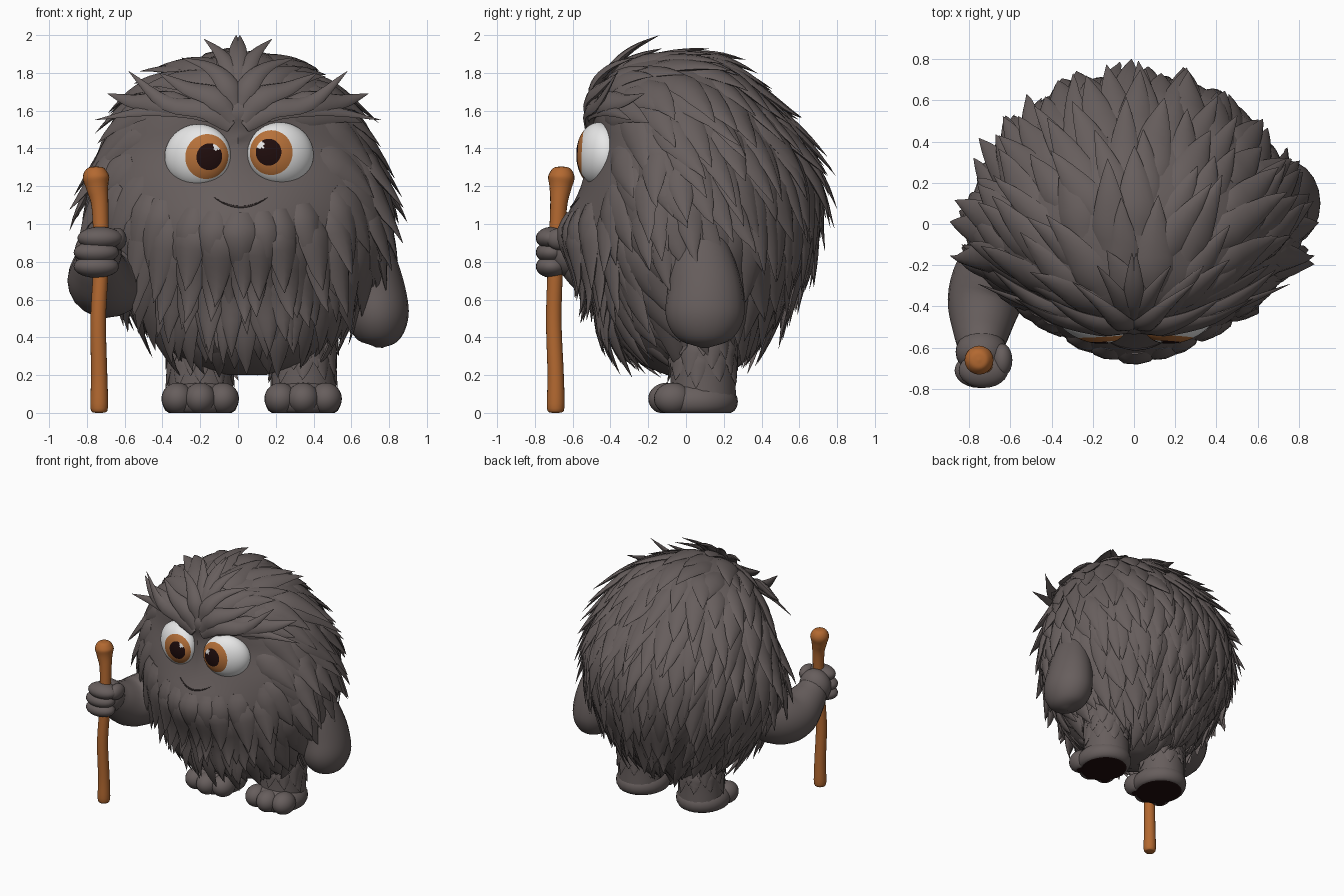
import bpy, bmesh, math, random
from mathutils import Vector, Matrix
from mathutils.bvhtree import BVHTree

random.seed(7)
if "Cube" in bpy.data.objects:
    bpy.data.objects.remove(bpy.data.objects["Cube"])


def material(name, *rgb):
    m = bpy.data.materials.new(name)
    m.use_nodes = True
    m.diffuse_color = (*rgb, 1)
    m.node_tree.nodes["Principled BSDF"].inputs["Base Color"].default_value = (*rgb, 1)
    return m


FUR = material("grey brown fur", .135, .112, .109)
LIP = material("dark lip line", .045, .034, .033)
DARK = material("near black", .014, .004, .004)
WHITE = material("eye white", .85, .85, .85)
AMBER = material("amber iris", .47, .165, .042)
WOOD = material("staff wood", .45, .14, .03)


def finish(name, bm, *mats):
    bmesh.ops.recalc_face_normals(bm, faces=bm.faces)
    mesh = bpy.data.meshes.new(name)
    bm.to_mesh(mesh)
    for m in mats:
        mesh.materials.append(m)
    mesh.shade_smooth()
    mesh.set_sharp_from_angle(angle=math.radians(60))
    bpy.context.collection.objects.link(bpy.data.objects.new(name, mesh))


def skin(bm, rings):
    loops = [[bm.verts.new(p) for p in ring] for ring in rings]
    k = len(loops[0])
    for a, b in zip(loops, loops[1:]):
        for j in range(k):
            bm.faces.new((a[j], a[(j + 1) % k], b[(j + 1) % k], b[j]))
    bm.faces.new(loops[0])
    bm.faces.new(loops[-1])


def sweep(bm, path, widths, normals, flat=1, sides=8):
    rings = []
    for i, p in enumerate(path):
        t = (path[min(i + 1, len(path) - 1)] - path[max(i - 1, 0)]).normalized()
        s = t.cross(normals[i]).normalized()
        n = s.cross(t)
        angles = [math.tau * j / sides for j in range(sides)]
        rings.append([p + widths[i] * (s * math.cos(a) + n * flat * math.sin(a)) for a in angles])
    skin(bm, rings)


def spline(keys, n=5):
    """Catmull-Rom through the keys."""
    k = [Vector(q) for q in keys]
    k = [k[0] * 2 - k[1]] + k + [k[-1] * 2 - k[-2]]
    out = []
    for a, b, c, d in zip(k, k[1:], k[2:], k[3:]):
        for i in range(n):
            t = i / n
            out.append(b + (c - a) * t / 2 + (a - b * 2.5 + c * 2 - d / 2) * t ** 2
                       + (b * 3 - a - c * 3 + d) * t ** 3 / 2)
    return out + [k[-2]]


def tube(bm, keys, normal=(1, 0, 0), flat=1, sides=20):
    pts = spline(keys)
    sweep(bm, [q.to_3d() for q in pts], [max(q.w, .002) for q in pts],
          [Vector(normal)] * len(pts), flat, sides)


def ball(bm, centre, radii, floor=None):
    m = Matrix.LocRotScale(Vector(centre), None, Vector(radii))
    for v in bmesh.ops.create_uvsphere(bm, u_segments=24, v_segments=16, radius=1, matrix=m)["verts"]:
        if floor is not None:
            v.co.z = max(v.co.z, floor)


def leaf(n, width):
    return [width * (1 - (i / n) ** 2) * min(1, .6 + 1.6 * i / n) + .001 for i in range(n + 1)]


def groom(bm, tree, p, flow, length, width, lift, flat=.3, steps=8):
    """Grow one lock that follows the skin and lifts at its tip."""
    path, normals = [], []
    for i in range(steps + 1):
        t = i / steps
        p, n = tree.find_nearest(p)[:2]
        path.append(p + n * (lift * t * t - .015 * (1 - t)))
        normals.append(n)
        d = flow(p)
        d = d - n * d.dot(n)
        p = p + d.normalized() * length / steps
    sweep(bm, path, leaf(steps, width), normals, flat)


# Body: stacked egg shapes with a swollen muzzle, nose bridge and brow
PROFILE = [(.2, .1, -.1, .14), (.27, .3, -.26, .27), (.4, .46, -.4, .4), (.6, .62, -.47, .53),
           (.8, .73, -.52, .64), (1, .78, -.54, .69), (1.2, .77, -.53, .7), (1.4, .71, -.48, .63),
           (1.55, .64, -.48, .53), (1.7, .53, -.46, .41), (1.8, .39, -.4, .3),
           (1.87, .22, -.28, .18), (1.9, .06, -.1, .05)]
SWELLS = [(.94, .4, .2, .12), (1.42, .05, .14, .05), (1.6, .2, .07, .05)]
WAIST = -.03
rings = []
for z, rx, front, back in spline(PROFILE, 4):
    ring = []
    for j in range(64):
        a = math.tau * j / 64
        s = math.sin(a)
        x, y = rx * math.cos(a), WAIST + s * (back - WAIST if s > 0 else WAIST - front)
        if s < 0:
            y -= sum(h * math.exp(-(x / w) ** 2 - ((z - c) / t) ** 2) for c, w, t, h in SWELLS)
        ring.append((x + .06 * max(0, 1 - z), y, z))
    rings.append(ring)
body = bmesh.new()
skin(body, rings)
bmesh.ops.recalc_face_normals(body, faces=body.faces)
skin_tree = BVHTree.FromBMesh(body)
finish("body", body, FUR)

# Coat: broad locks fan out from between the eyes, then fall
SOURCE = Vector((0, -.55, 1.45))


def fall(p):
    d = p - SOURCE
    return d.normalized() - Vector((0, 0, 1.4 * min(max(d.length - .25, 0), .7)))


coat = bmesh.new()
COUNT = 400
for i in range(COUNT):
    z = 1 - 2 * (i + .5) / COUNT
    r, a = math.sqrt(1 - z * z), i * 2.39996
    hit = skin_tree.ray_cast(Vector((0, .08, 1.05)), Vector((r * math.cos(a), r * math.sin(a), z)))[0]
    if hit is None or hit.z < .34:
        continue
    if hit.y < -.2 and abs(hit.x) < .44 and 1.04 < hit.z < 1.57:
        continue
    sway = Vector([random.uniform(-.25, .25) for _ in range(3)])
    size = .55 if hit.z < .55 else 1
    face = hit.y < -.25 and hit.z > .9
    lift = random.uniform(.02, .05) if face else size * random.uniform(.03, .11)
    groom(coat, skin_tree, hit, lambda p: fall(p) + sway, size * random.uniform(.34, .5),
          size * random.uniform(.065, .105), lift)

# Shaggy whiskers standing out at the sides of the head
for side in (-1, 1):
    for y, z in ((-.25, 1.46), (-.3, 1.3), (-.22, 1.18), (-.32, 1.12), (-.2, 1.02), (-.05, 1.36), (0, 1.15)):
        hit = skin_tree.find_nearest(Vector((side * .8, y, z)))[0]
        groom(coat, skin_tree, hit, lambda p: Vector((side * .3, .15, -1)),
              random.uniform(.3, .38), .085, random.uniform(.09, .14), .38)
finish("fur_coat", coat, FUR)

# Beard: overlapping rows of long locks that hang clear of the belly
beard = bmesh.new()
for z, half, lift in ((.74, 3, .09), (.86, 4, .12), (.97, 4, .1), (1.06, 4, .04)):
    for i in range(-half, half + 1):
        x = i * .125 + random.uniform(-.04, .04)
        hit = skin_tree.ray_cast(Vector((x, -2, z + .4 * x * x)), Vector((0, 1, 0)))[0]
        groom(beard, skin_tree, hit, lambda p: Vector((p.x * .5, 0, -1)),
              random.uniform(.32, .44), random.uniform(.08, .1), lift, .38)
finish("beard", beard, FUR)

# Eyebrows and the crest on top of the head
brows = bmesh.new()
LOCKS = [((.03, -.51, 1.52), (.16, -.5, 1.61), (.38, -.46, 1.64), (.58, -.36, 1.81), .075),
         ((.05, -.49, 1.55), (.22, -.48, 1.6), (.48, -.4, 1.6), (.76, -.29, 1.55), .06),
         ((.02, -.51, 1.55), (.12, -.5, 1.67), (.27, -.45, 1.72), (.42, -.36, 1.8), .075),
         ((.25, -.46, 1.62), (.4, -.42, 1.65), (.55, -.33, 1.65), (.69, -.22, 1.69), .075),
         ((.01, -.5, 1.6), (.06, -.48, 1.74), (.15, -.4, 1.83), (.3, -.28, 1.88), .065),
         ((.02, -.46, 1.72), (.05, -.39, 1.83), (.1, -.31, 1.91), (.18, -.2, 1.98), .055),
         ((0, -.46, 1.72), (0, -.38, 1.84), (.01, -.28, 1.93), (.01, -.14, 2), .06)]
for *keys, width in LOCKS:
    for side in (-1, 1):
        path = spline([(x * side, y, z) for x, y, z in keys], 4)
        sweep(brows, path, leaf(len(path) - 1, width),
              [p - Vector((0, .1, 1.2)) for p in path], .45)
finish("brows_and_crest", brows, FUR)

# Eyes: flattened and turned outward; pupil, iris and glint chosen by angle from the gaze
for name, side, centre, gaze, glint in (
        ("right_eye", -1, (-.213, -.46, 1.36), (.57, -.82, -.1), (.76, -.62, .21)),
        ("left_eye", 1, (.225, -.46, 1.37), (-.59, -.81, -.01), (-.78, -.61, .18))):
    eye = bmesh.new()
    bmesh.ops.create_uvsphere(eye, u_segments=48, v_segments=36, radius=1,
                              matrix=Vector(gaze).to_track_quat("Z", "Y").to_matrix().to_4x4())
    for f in eye.faces:
        c = f.calc_center_median()
        angle = math.degrees(c.angle(Vector(gaze)))
        f.material_index = 2 if angle < 25 else 1 if angle < 43 else 0
        if angle < 25 and math.degrees(c.angle(Vector(glint))) < 7:
            f.material_index = 0
    eye.transform(Matrix.Translation(centre) @ Matrix.Rotation(side * .35, 4, "Z")
                  @ Matrix.Rotation(side * .12, 4, "Y") @ Matrix.Diagonal((.182, .11, .168, 1)))
    finish(name, eye, WHITE, AMBER, DARK)

# Mouth: thin smile laid on the muzzle
mouth = bmesh.new()
smile = [skin_tree.ray_cast(Vector((.015 + .14 * t, -2, 1.09 + .05 * t * t)), Vector((0, 1, 0)))[0]
         for t in [i / 10 - 1 for i in range(21)]]
sweep(mouth, smile, [.002 + .004 * math.sin(math.pi * i / 20) for i in range(21)],
      [Vector((0, -1, 0))] * 21)
finish("mouth", mouth, LIP)

# Legs with shaggy fur, and feet with toes and dark soles
for side, x in (("right", -.2), ("left", .345)):
    leg = bmesh.new()
    tube(leg, [(x, .09, .55, .17), (x, .09, .35, .175), (x, .09, .2, .172), (x, .09, .06, .175)])
    bmesh.ops.recalc_face_normals(leg, faces=leg.faces)
    tree = BVHTree.FromBMesh(leg)
    for i in range(27):
        a = i * math.tau / 9 + i // 9 * .25
        seed = Vector((x + .2 * math.cos(a), .09 + .2 * math.sin(a), .46 - .07 * (i // 9)))
        groom(leg, tree, seed, lambda p: Vector((0, 0, -1)), random.uniform(.14, .2), .06, .015)
    finish(side + "_leg", leg, FUR)
    foot = bmesh.new()
    ball(foot, (x, .055, .06), (.2, .22, .125), 0)
    for dx, dy in ((-.12, -.07), (0, -.1), (.12, -.07)):
        ball(foot, (x + dx, dy, .075), (.085, .1, .085), 0)
    foot.normal_update()
    for f in foot.faces:
        f.material_index = int(max(v.co.z for v in f.verts) < .003)
    finish(side + "_foot", foot, FUR, DARK)

# Hanging left arm
arm = bmesh.new()
tube(arm, [(.64, .08, 1.02, .1), (.69, .08, .85, .16), (.725, .1, .65, .2), (.74, .1, .5, .205),
           (.75, .1, .39, .14), (.75, .1, .345, .02)], flat=.8)
finish("left_arm", arm, FUR)

# Raised right arm with a fist round the staff
arm = bmesh.new()
tube(arm, [(-.52, -.02, .86, .14), (-.65, -.2, .72, .19), (-.72, -.36, .7, .185),
           (-.74, -.52, .78, .14), (-.74, -.62, .86, .1)])
ball(arm, (-.74, -.62, .85), (.125, .11, .13))
for dx, z in ((-.01, .775), (-.01, .85), (.01, .925)):
    ball(arm, (-.74 + dx, -.71, z), (.12, .085, .06))
ball(arm, (-.64, -.66, .92), (.05, .08, .06))
finish("right_arm", arm, FUR)

# Walking staff with a knob
staff = bmesh.new()
tube(staff, [(-.735, -.69, 0, .02), (-.735, -.69, .025, .046), (-.735, -.69, .2, .043),
             (-.74, -.7, .5, .041), (-.725, -.69, .8, .041), (-.73, -.675, 1.08, .044),
             (-.745, -.665, 1.19, .058), (-.752, -.66, 1.25, .07), (-.752, -.66, 1.295, .045),
             (-.752, -.66, 1.305, .004)])
finish("staff", staff, WOOD)
